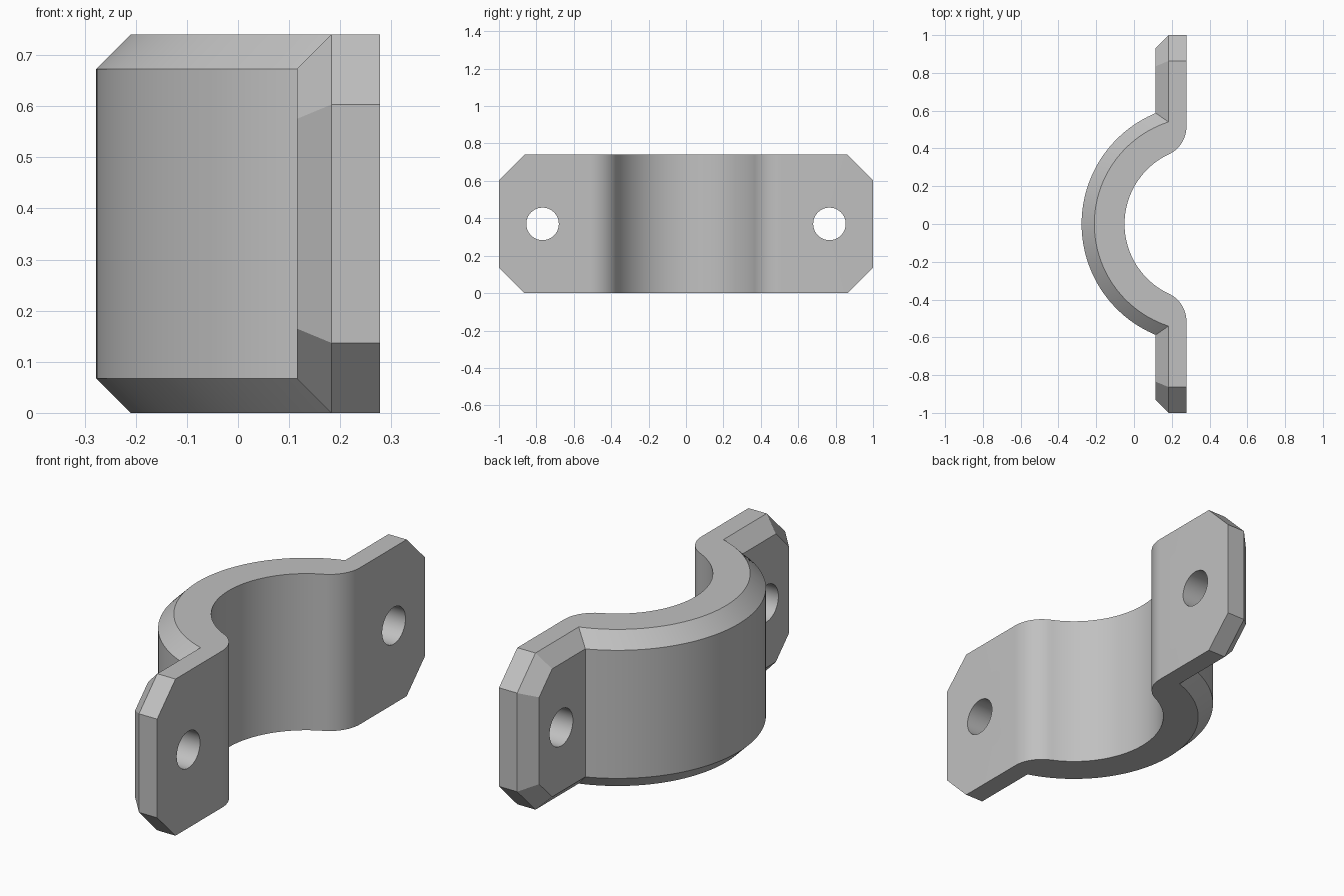
import bpy, bmesh, math
from mathutils import Matrix, Vector

if "Cube" in bpy.data.objects:
    bpy.data.objects.remove(bpy.data.objects["Cube"])

H = 0.74                       # height
BEV = 0.0675                   # chamfer around the outer face
CUT = 0.137                    # corner cut of the flanges
BACK, FRONT = 0.2775, 0.115    # flange faces
CX = 0.358                     # axis of the half ring
R_OUT, R_IN = 0.6355, 0.408
FILLET = 0.16
SEGS = 64

steel = bpy.data.materials.new("steel_grey")
steel.use_nodes = True
colour = (0.53, 0.53, 0.53, 1)
steel.diffuse_color = colour
steel.node_tree.nodes["Principled BSDF"].inputs["Base Color"].default_value = colour


def arc(cx, cy, r, a0, a1, n):
    angles = [a0 + (a1 - a0) * i / n for i in range(n + 1)]
    return [(cx + r * math.cos(a), cy + r * math.sin(a)) for a in angles]


def outer_path(x, r, inset):
    """Flange end, flange corner, then the half ring, mirrored to the other end."""
    shrink = inset * (math.sqrt(2) - 1)
    end = (x, 1 - inset, H - CUT - shrink)
    corner = (x, 1 - CUT - shrink, H - inset)
    a = math.acos((x - CX) / r)
    ring = [(px, py, H - inset) for px, py in arc(CX, 0, r, a, 2 * math.pi - a, SEGS)]
    flip = [(p[0], -p[1], p[2]) for p in (corner, end)]
    return [end, corner] + ring + flip


def back_path():
    """Flat flange back, fillet, half ring bore, mirrored."""
    fx = BACK - FILLET
    fy = math.sqrt((R_IN + FILLET) ** 2 - (CX - fx) ** 2)
    a = math.atan2(fy, fx - CX)
    fillet = arc(fx, fy, FILLET, 0, a - math.pi, 14)
    bore = arc(CX, 0, R_IN, a, math.pi, SEGS // 2)
    half = [(BACK, 1, H - CUT), (BACK, 1 - CUT, H)]
    half += [(x, y, H) for x, y in fillet + bore[1:]]
    return half + [(x, -y, z) for x, y, z in reversed(half[:-1])]


bm = bmesh.new()


def rows(path):
    top = [bm.verts.new(p) for p in path]
    low = [bm.verts.new((x, y, H - z)) for x, y, z in path]
    return top, low


def strip(a, b):
    for i in range(len(a) - 1):
        bm.faces.new((a[i], a[i + 1], b[i + 1], b[i]))


outer = rows(outer_path(FRONT, R_OUT, BEV))
rim = rows(outer_path(FRONT + BEV, R_OUT - BEV, 0))
back = rows(back_path())

# Outer face, bore face and chamfer
strip(*outer)
strip(*back)
for k in (0, 1):
    strip(outer[k], rim[k])
    # Flat top or bottom face and the cut flange corners
    bm.faces.new(rim[k][1:-1] + back[k][-2:0:-1])
    for e, n in ((0, 1), (-1, -2)):
        bm.faces.new((rim[k][e], rim[k][n], back[k][n], back[k][e]))
# Flange ends
for e in (0, -1):
    for a, b in ((outer, rim), (rim, back)):
        bm.faces.new((a[0][e], a[1][e], b[1][e], b[0][e]))
bmesh.ops.recalc_face_normals(bm, faces=bm.faces[:])
mesh = bpy.data.meshes.new("clamp_bracket")
bm.to_mesh(mesh)
bm.free()
mesh.materials.append(steel)
bracket = bpy.data.objects.new("clamp_bracket", mesh)
bpy.context.collection.objects.link(bracket)

# Bolt holes
bm = bmesh.new()
for side in (1, -1):
    place = Matrix.Translation(Vector((0.2, 0.767 * side, H / 2)))
    bmesh.ops.create_cone(bm, cap_ends=True, segments=48, radius1=0.087, radius2=0.087,
                          depth=0.6, matrix=place @ Matrix.Rotation(math.pi / 2, 4, 'Y'))
cut_mesh = bpy.data.meshes.new("bolt_hole_cutter")
bm.to_mesh(cut_mesh)
bm.free()
cut_mesh.materials.append(steel)
cutter = bpy.data.objects.new("bolt_hole_cutter", cut_mesh)
bpy.context.collection.objects.link(cutter)
cutter.hide_render = True

mod = bracket.modifiers.new("bolt_holes", 'BOOLEAN')
mod.operation = 'DIFFERENCE'
mod.solver = 'EXACT'
mod.object = cutter
bpy.ops.object.select_all(action='DESELECT')
bpy.context.view_layer.objects.active = bracket
bracket.select_set(True)
bpy.ops.object.modifier_apply(modifier=mod.name)
bpy.data.objects.remove(cutter)
bpy.ops.object.shade_smooth_by_angle(angle=math.radians(25))
